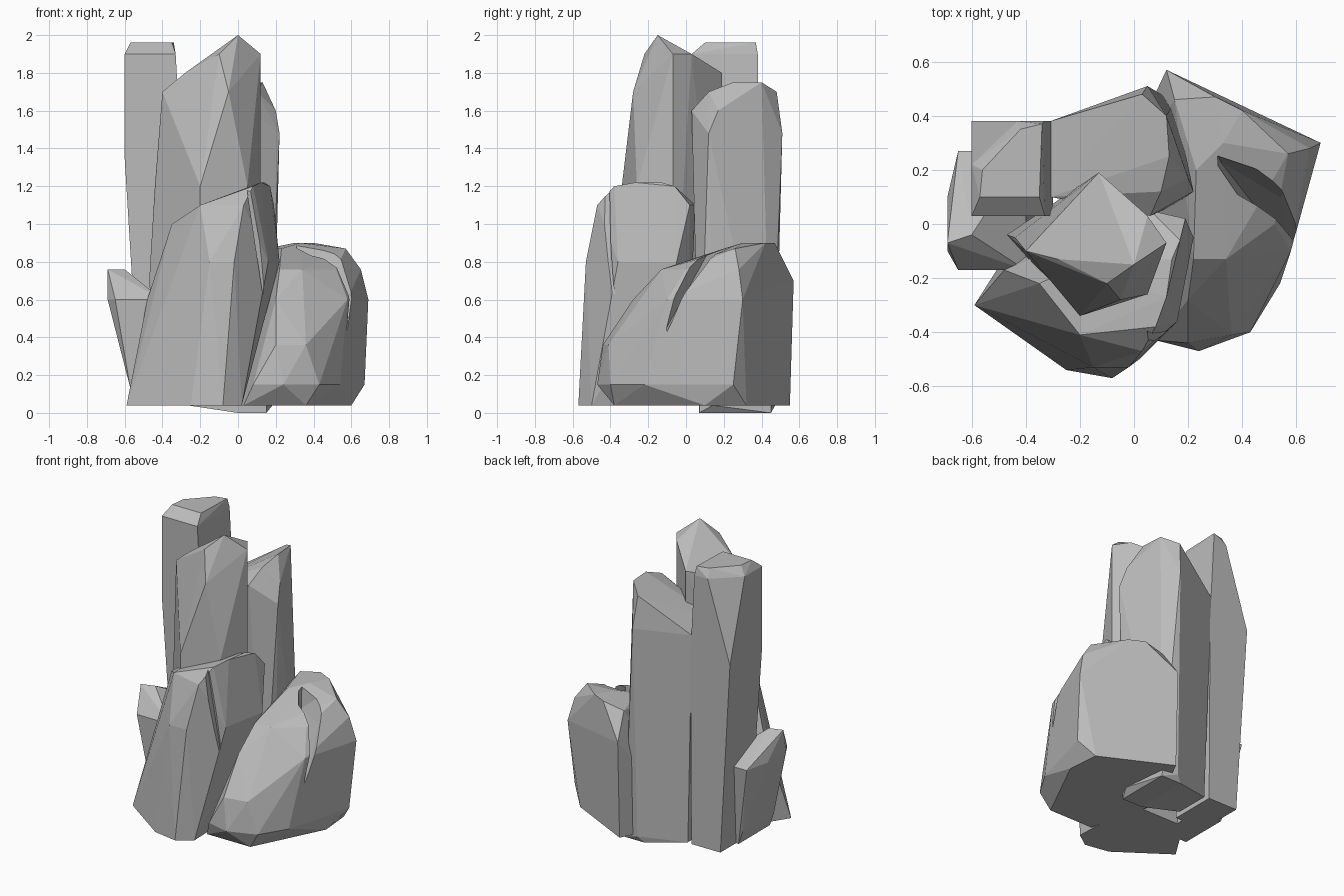
import bpy
import bmesh
from mathutils import Vector

# Remove the default cube only
default_cube = bpy.data.objects.get("Cube")
if default_cube:
    bpy.data.objects.remove(default_cube, do_unlink=True)

# Single stone colour
STONE = (.5, .5, .5, 1)
stone = bpy.data.materials.new("grey_stone")
stone.use_nodes = True
stone.diffuse_color = STONE
shader = next(node for node in stone.node_tree.nodes if node.type == 'BSDF_PRINCIPLED')
shader.inputs["Base Color"].default_value = STONE

GROUND = .04


def rectangle(left, right, front, back):
    """Plan outline of a squared stone."""
    return [(left, front), (right, front), (right, back), (left, back)]


def level(height, outline, scale=1):
    """Place a plan outline at a height, scaled about its own middle."""
    points = [Vector((x, y, height)) for x, y in outline]
    middle = sum(points, Vector()) / len(points)
    return [middle + (point - middle) * scale for point in points]


def make_rock(name, *levels):
    """Flat-faced stone wrapped tightly around its stacked levels."""
    bm = bmesh.new()
    for points in levels:
        for point in points:
            bm.verts.new(point)
    wrapped = bmesh.ops.convex_hull(bm, input=bm.verts[:])
    leftover = set(wrapped["geom_interior"]) | set(wrapped["geom_unused"])
    inner = [item for item in leftover if isinstance(item, bmesh.types.BMVert)]
    bmesh.ops.delete(bm, geom=inner, context='VERTS')
    # Merge nearly coplanar triangles into larger facets
    bmesh.ops.dissolve_limit(bm, angle_limit=.05, verts=bm.verts[:], edges=bm.edges[:])
    bmesh.ops.recalc_face_normals(bm, faces=bm.faces[:])
    mesh = bpy.data.meshes.new(name)
    bm.to_mesh(mesh)
    bm.free()
    mesh.materials.append(stone)
    rock = bpy.data.objects.new(name, mesh)
    bpy.context.collection.objects.link(rock)
    return rock


def carve_crevice(rock, *levels):
    """Cut a wedge out of a rock and discard the cutter."""
    cutter = make_rock("crevice_cutter", *levels)
    cutter.hide_render = True
    modifier = rock.modifiers.new("crevice", 'BOOLEAN')
    modifier.operation = 'DIFFERENCE'
    modifier.solver = 'EXACT'
    modifier.object = cutter
    bpy.context.view_layer.objects.active = rock
    bpy.ops.object.modifier_apply(modifier=modifier.name)
    bpy.data.objects.remove(cutter, do_unlink=True)


# Tall pillar on the right-hand side, its rear outer corner chipped away
make_rock(
    "tall_side_pillar",
    level(GROUND, rectangle(-.52, -.3, .05, .37)),
    level(1.35, rectangle(-.6, -.3, .03, .38)),
    level(1.9, [(-.6, .03), (-.6, .22), (-.43, .38), (-.33, .38), (-.33, .03)]),
    level(1.96, [(-.57, .1), (-.56, .2), (-.42, .35), (-.34, .37), (-.35, .1)]),
)

# Tallest pointed pillar in the middle
peak_plan = [(-.44, -.05), (-.2, -.34), (.05, -.26), (.12, -.07), (-.13, .19)]
central_peak = make_rock(
    "central_peak",
    level(.3, peak_plan),
    level(.7, [(-.47, -.04)]),
    level(1.2, peak_plan),
    level(1.7, [(-.4, -.1), (-.05, -.28)]),
    level(1.8, [(-.28, -.13), (-.13, .19)]),
    level(1.9, [(-.1, -.22), (.12, -.07), (.05, .03)]),
    level(2, [(0, -.15)]),
)
carve_crevice(
    central_peak,
    level(1, [(-.3, -.3)]),
    level(2, [(-.27, -.15), (-.2, -.4), (-.4, -.3)]),
)

# Broad pillar at the back, reaching the ground
back_plan = [(-.31, .1), (-.31, .38), (.05, .51), (.14, .4), (.22, .12), (.05, .04)]
make_rock(
    "back_pillar",
    level(0, rectangle(0, .15, .07, .45)),
    level(GROUND, back_plan, scale=.85),
    level(1.48, back_plan),
    level(1.6, [(.2, .17), (.06, .03)]),
    level(1.7, [(.1, .12), (.03, .48)]),
    level(1.75, [(.13, .25), (.12, .4)]),
)

# Large slanted rock at the front
front_rock = make_rock(
    "front_rock",
    level(GROUND, [(-.59, -.3), (-.25, -.54), (-.08, -.57), (.02, -.5), (0, 0), (-.4, 0)]),
    level(.6, [(-.48, -.17)]),
    level(.8, [(-.15, -.53), (-.02, -.53), (.16, -.36), (.22, -.05)]),
    level(1, [(-.35, -.22)]),
    level(1.1, [(-.2, -.41), (.03, -.47), (-.2, -.15), (.06, .05), (.19, .02)]),
    level(1.2, [(.08, -.38), (.17, -.06)]),
    level(1.22, [(.12, -.27), (.14, -.13)]),
)
carve_crevice(
    front_rock,
    level(.5, [(.15, -.37)]),
    level(1.3, [(.03, -.55), (.12, -.45), (.03, -.4)]),
)

# Wide low boulder on the left-hand side
low_boulder = make_rock(
    "low_boulder",
    level(GROUND, [(.03, -.38), (.36, -.38), (.6, .1), (.58, .32), (.12, .55), (-.1, .1)]),
    level(.15, [(.08, -.43), (.24, -.47), (.43, -.4), (.54, -.22), (.67, .25)]),
    level(.36, [(.2, -.44), (.36, -.41)]),
    level(.6, [(.2, -.28), (.58, -.1), (.69, .3)]),
    level(.7, [(.12, .57)]),
    level(.76, [(.22, -.13), (.34, -.13), (.52, 0), (.65, .28)]),
    level(.87, [(.23, .2), (.57, .26), (.15, .46)]),
    level(.9, [(.33, .3), (.3, .47), (.4, .42)]),
)
carve_crevice(
    low_boulder,
    level(.4, [(.6, -.13)]),
    level(.75, [(.32, .23), (.54, .1)]),
    level(1, [(.3, .27), (.3, .2), (.58, .06), (.62, .17)]),
)

# Small rock on the right-hand side
make_rock(
    "small_side_rock",
    level(GROUND, rectangle(-.54, -.35, -.14, .2)),
    level(.13, rectangle(-.57, -.4, -.14, .2)),
    level(.6, rectangle(-.65, -.4, -.17, .27)),
    level(.6, rectangle(-.69, -.4, -.1, .1)),
    level(.76, [(-.69, -.07), (-.6, -.04)]),
)
